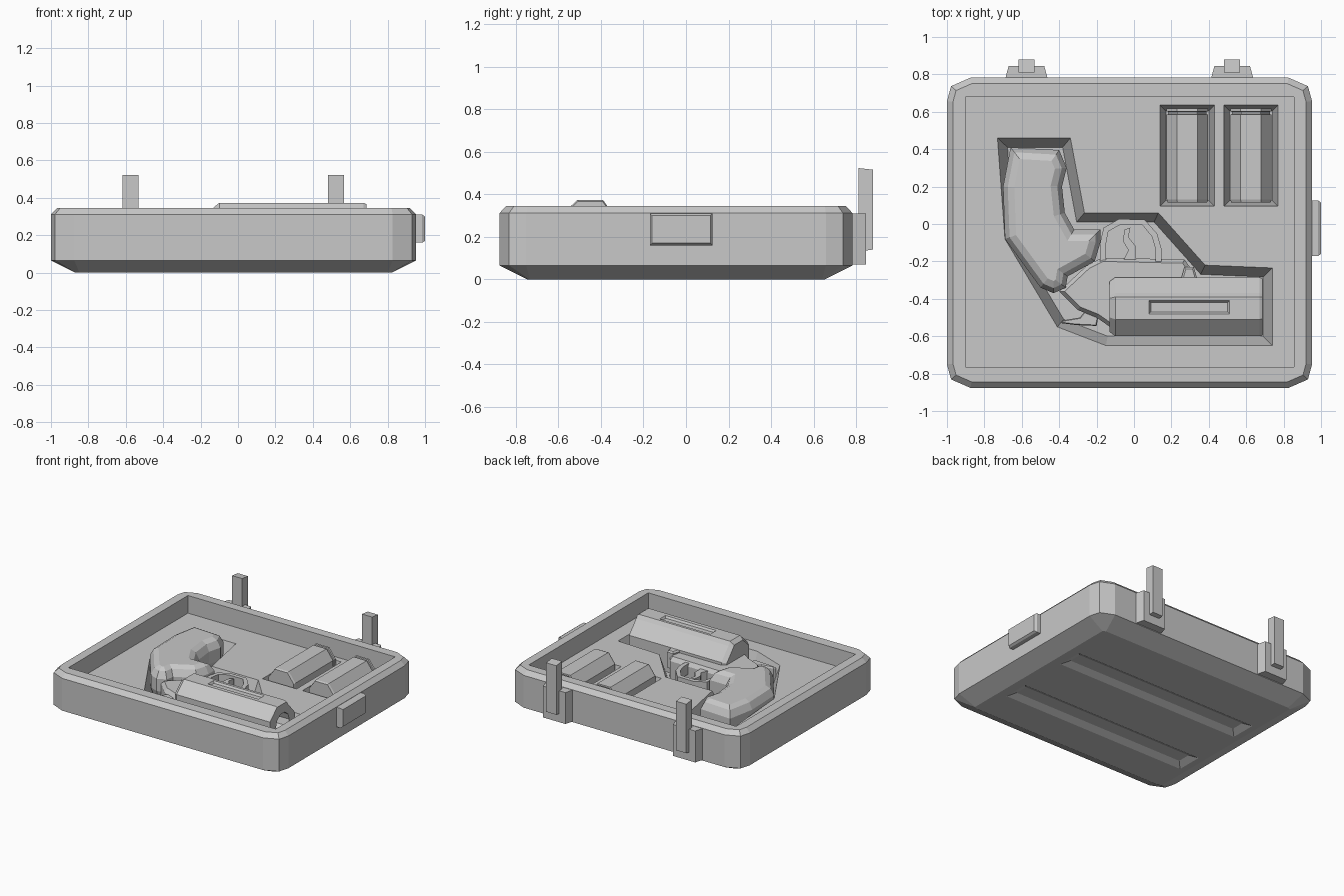
import bpy, bmesh
from math import cos, sin, pi
from mathutils import Vector

if "Cube" in bpy.data.objects:
    bpy.data.objects.remove(bpy.data.objects["Cube"])

grey = bpy.data.materials.new("plain grey")
grey.use_nodes = True
grey.diffuse_color = (0.58, 0.58, 0.58, 1)
grey.node_tree.nodes["Principled BSDF"].inputs["Base Color"].default_value = (0.58, 0.58, 0.58, 1)


def loft(name, rings):
    """Closed solid skinned through rings of 3D points."""
    bm = bmesh.new()
    loops = [[bm.verts.new(p) for p in ring] for ring in rings]
    n = len(loops[0])
    for a, b in zip(loops, loops[1:]):
        for i in range(n):
            j = (i + 1) % n
            bm.faces.new((a[i], a[j], b[j], b[i]))
    bm.faces.new(loops[0][::-1])
    bm.faces.new(loops[-1])
    bmesh.ops.recalc_face_normals(bm, faces=bm.faces)
    mesh = bpy.data.meshes.new(name)
    bm.to_mesh(mesh)
    bm.free()
    mesh.materials.append(grey)
    ob = bpy.data.objects.new(name, mesh)
    bpy.context.collection.objects.link(ob)
    return ob


def inset(pts, d):
    """Mitred inward offset of a counter-clockwise outline."""
    out = []
    for i, p in enumerate(pts):
        p, a, b = Vector(p), Vector(pts[i - 1]), Vector(pts[(i + 1) % len(pts)])
        u, v = (p - a).normalized(), (b - p).normalized()
        m = Vector((-u.y - v.y, u.x + v.x)).normalized()
        out.append(p + m * d / max(0.5, m.dot(Vector((-u.y, u.x)))))
    return out


def stack(name, pts, levels):
    """Outline raised through (height, inset) levels."""
    return loft(name, [[(p[0], p[1], z) for p in inset(pts, d)] for z, d in levels])


def rect(x0, x1, y0, y1):
    return [(x0, y0), (x1, y0), (x1, y1), (x0, y1)]


def chamfered(x0, x1, y0, y1, a=0.125, kx=0.022, ky=0.045):
    """Rectangle with corners cut in two steps."""
    return [(x0 + a, y0), (x1 - a, y0), (x1 - kx, y0 + ky), (x1, y0 + a),
            (x1, y1 - a), (x1 - kx, y1 - ky), (x1 - a, y1), (x0 + a, y1),
            (x0 + kx, y1 - ky), (x0, y1 - a), (x0, y0 + a), (x0 + kx, y0 + ky)]


def cut(ob, tool):
    """Subtract the tool from the object, then discard the tool."""
    tool.hide_render = True
    mod = ob.modifiers.new("cut", 'BOOLEAN')
    mod.operation = 'DIFFERENCE'
    mod.solver = 'EXACT'
    mod.object = tool
    bpy.context.view_layer.objects.active = ob
    bpy.ops.object.modifier_apply(modifier=mod.name)
    bpy.data.objects.remove(tool)


FLOOR, PIT = 0.21, 0.055
RIM = FLOOR + 0.03

# Case shell with hollow tray
case = stack("case_tray", chamfered(-1, 0.952, -0.876, 0.782),
             [(0, 0.13), (0.065, 0), (0.312, 0), (0.345, 0.032)])
cut(case, stack("tray_cutter", rect(-0.9, 0.855, -0.765, 0.68), [(FLOOR, 0), (0.5, 0)]))

# Fitted recess for the pistol
recess = [(-0.73, 0.46), (-0.69, -0.08), (-0.41, -0.55), (-0.15, -0.65), (0.74, -0.65),
          (0.74, -0.235), (0.38, -0.22), (0.13, 0.06), (-0.265, 0.06), (-0.34, 0.46)]
cut(case, stack("pistol_cutter", recess, [(PIT, 0.05), (FLOOR, 0), (RIM, 0)]))

# Two magazine recesses, and two channels under the base
mag_x = (0.285, 0.625)
for x in mag_x:
    cut(case, stack("magazine_cutter", rect(x - 0.145, x + 0.145, 0.095, 0.635),
                    [(PIT, 0.03), (FLOOR, 0), (RIM, 0)]))
for y in (-0.38, 0.2):
    cut(case, stack("channel_cutter", rect(-0.82, 0.75, y - 0.1, y + 0.1),
                    [(-0.02, -0.02), (0, 0), (0.025, 0.05)]))

# Magazines: faceted bars with a lip at the far end
for side, x in zip(("right", "left"), mag_x):
    profile = [(-0.11, PIT - 0.01), (0.11, PIT - 0.01), (0.11, 0.23), (0.055, 0.305),
               (-0.055, 0.305), (-0.11, 0.23)]
    mid = Vector((0, 0.17))
    ring = lambda y, s: [(x + q.x, y, q.y) for q in (mid + (Vector(p) - mid) * s for p in profile)]
    loft("magazine_" + side, [ring(0.115, 0.96), ring(0.13, 1), ring(0.585, 1),
                              ring(0.587, 0.93), ring(0.6, 0.93), ring(0.602, 1), ring(0.618, 1)])

# Hinges: base block and upright pin bar
for side, x in (("right", -0.575), ("left", 0.525)):
    loft("hinge_base_" + side, [
        [(x - w, y, 0.07), (x + w, y, 0.07), (x + w, y, 0.31), (x - w, y, 0.31)]
        for w, y in ((0.115, 0.77), (0.11, 0.79), (0.095, 0.845))])
    loft("hinge_pin_" + side, [
        [(x - 0.043, 0.81, z), (x + 0.043, 0.81, z),
         (x + 0.043, 0.88, z + t), (x - 0.043, 0.88, z + t)]
        for z, t in ((0.13, 0.01), (0.523, -0.008))])

# Side latch
loft("latch", [[(x, -0.17 + d, 0.16 + d), (x, 0.125 - d, 0.16 + d),
                (x, 0.125 - d, 0.31 - d), (x, -0.17 + d, 0.31 - d)]
               for x, d in ((0.94, 0), (0.985, 0), (1.0, 0.01))])

# Pistol grip
grip = [(-0.66, 0.41), (-0.7, 0.2), (-0.69, -0.08), (-0.5, -0.34), (-0.43, -0.37),
        (-0.365, -0.34), (-0.355, -0.28), (-0.21, -0.2), (-0.18, -0.1), (-0.18, -0.03),
        (-0.32, -0.03), (-0.37, 0.06), (-0.385, 0.2), (-0.36, 0.3), (-0.4, 0.395)]
stack("pistol_grip", grip, [(PIT - 0.01, 0.03), (0.14, 0), (0.235, 0), (0.285, 0.025), (0.305, 0.06)])

# Frame joining grip, guard and slide
frame = [(-0.4, -0.36), (-0.3, -0.46), (-0.2, -0.5), (-0.1, -0.57), (0.3, -0.57),
         (0.32, -0.26), (0.27, -0.19), (-0.17, -0.18), (-0.25, -0.22)]
stack("pistol_frame", frame, [(PIT - 0.01, 0), (0.2, 0), (0.23, 0.02)])

# Hammer
hammer = [(-0.39, -0.53), (-0.31, -0.54), (-0.2, -0.545), (-0.19, -0.49),
          (-0.25, -0.45), (-0.29, -0.5), (-0.38, -0.515)]
stack("hammer", hammer, [(PIT, 0), (0.19, 0), (0.2, 0.005)])

# Trigger guard: squarish half loop open towards the frame
path = [Vector(p) for p in ((0.13, -0.2), (0.13, -0.13), (0.11, -0.06), (0.05, 0.01),
                            (-0.08, 0.01), (-0.15, -0.03), (-0.165, -0.1), (-0.165, -0.2))]
guard = []
for i, p in enumerate(path):
    t = (path[min(i + 1, len(path) - 1)] - path[max(i - 1, 0)]).normalized()
    nrm = Vector((-t.y, t.x))
    guard.append([(*(p + nrm * w), z) for w, z in
                  ((-0.016, 0.14), (0.016, 0.14), (0.016, 0.22), (-0.016, 0.22))])
loft("trigger_guard", guard)

# Trigger
stack("trigger", [(-0.06, -0.2), (0.01, -0.2), (0.01, -0.12), (-0.03, -0.07),
                  (-0.02, -0.02), (-0.05, -0.03), (-0.06, -0.09), (-0.03, -0.14)],
      [(0.14, 0), (0.21, 0)])

# Slide: faceted bar with chamfered ends, sunken panel and muzzle hole
section = [(-0.6, PIT), (-0.6, 0.29), (-0.51, 0.373), (-0.39, 0.373),
           (-0.37, 0.345), (-0.285, 0.25), (-0.285, PIT)]
slide = loft("pistol_slide", [
    [(x, -0.44 + (y + 0.44) * s, 0.2 + (z - 0.2) * s) for y, z in section]
    for x, s in ((-0.13, 0.86), (-0.1, 1), (0.672, 1), (0.686, 0.96))])
cut(slide, stack("panel_cutter", rect(0.08, 0.51, -0.48, -0.41),
                 [(0.358, 0.01), (0.373, 0), (0.4, 0)]))
cut(slide, loft("muzzle_cutter", [
    [(x, -0.44 + 0.08 * cos(pi * i / 5), 0.22 + 0.08 * sin(pi * i / 5)) for i in range(10)]
    for x in (0.58, 0.75)]))

# Front sight
stack("sight", [(0.25, -0.3), (0.34, -0.3), (0.32, -0.23), (0.27, -0.23)],
      [(0.12, 0), (0.24, 0), (0.25, 0.01)])
